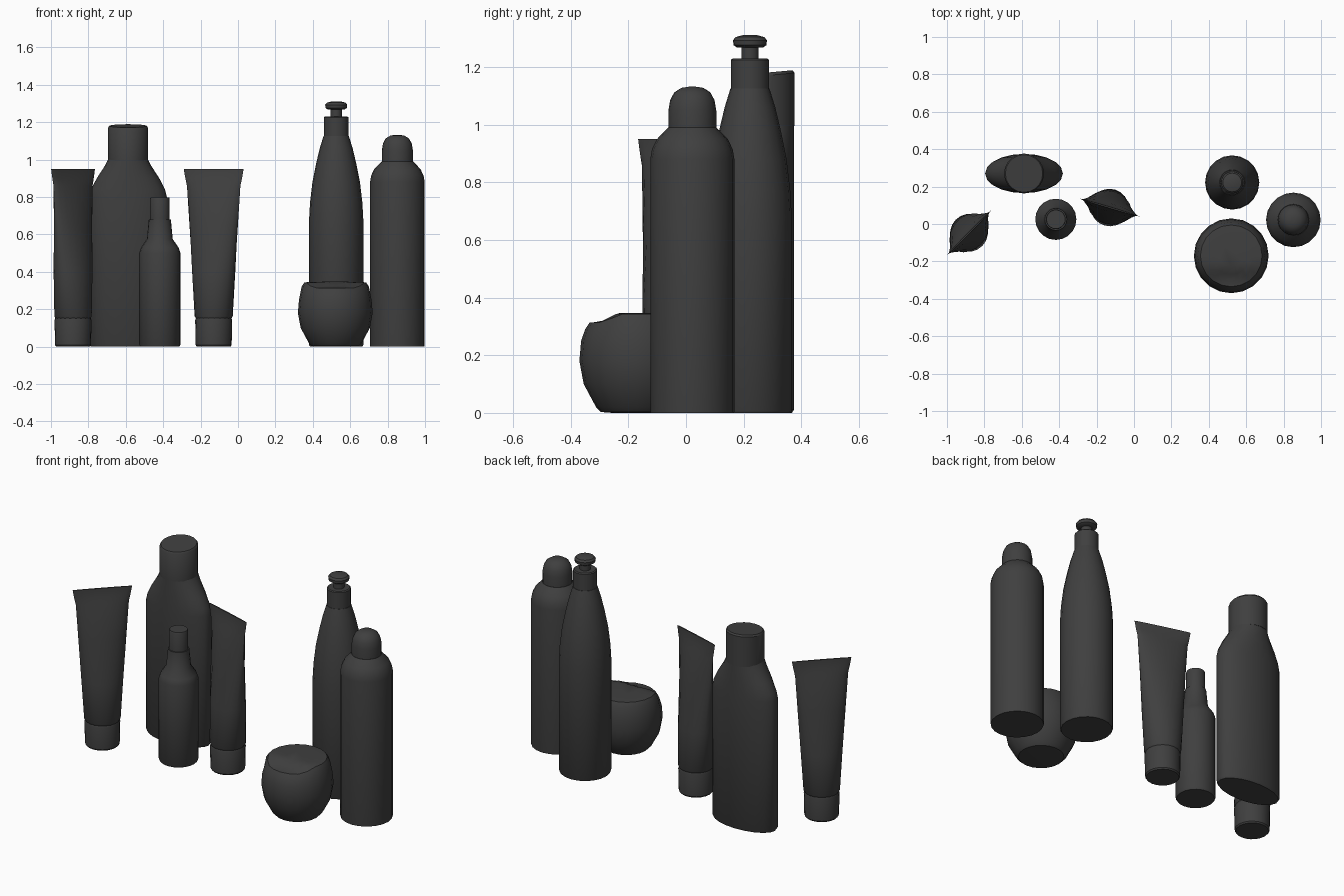
import bpy, bmesh, math

N = 20
mat = bpy.data.materials.new("charcoal")
mat.diffuse_color = (0.05, 0.05, 0.05, 1)


def loft(name, rings, loc, turn=0, shape=None):
    """Stack elliptical rings (half width, half depth, z) into a closed solid."""
    bm = bmesh.new()
    loops = []
    for w, d, z in rings:
        loop = []
        for i in range(N):
            a = 2 * math.pi * i / N
            x, y = w * math.cos(a), d * math.sin(a)
            loop.append(bm.verts.new((x, y, shape(x, y, z) if shape else z)))
        loops.append(loop)
    for lo, hi in zip(loops, loops[1:]):
        for i in range(N):
            j = (i + 1) % N
            bm.faces.new((lo[i], lo[j], hi[j], hi[i]))
    bm.faces.new(loops[0][::-1])
    bm.faces.new(loops[-1])
    me = bpy.data.meshes.new(name)
    bm.to_mesh(me)
    bm.free()
    me.shade_smooth()
    me.set_sharp_from_angle(angle=math.radians(35))
    me.materials.append(mat)
    ob = bpy.data.objects.new(name, me)
    ob.location = (loc[0], loc[1], 0)
    ob.rotation_euler.z = math.radians(turn)
    bpy.context.collection.objects.link(ob)
    return ob


def lathe(name, profile, loc, shape=None):
    return loft(name, [(r, r, z) for r, z in profile], loc, 0, shape)


# Squeeze tubes: round cap at the base, flat crimp at the top
for side, loc, turn in (("left", (-0.882, -0.047), 45.5), ("right", (-0.13, 0.088), -16.5)):
    lathe(f"tube_cap_{side}", [(0.09, 0), (0.096, 0.008), (0.099, 0.14), (0.094, 0.155)], loc)
    loft(f"tube_body_{side}", [(0.094, 0.094, 0.15), (0.102, 0.1, 0.162), (0.118, 0.088, 0.4),
                               (0.135, 0.055, 0.65), (0.149, 0.022, 0.86), (0.158, 0.008, 0.9),
                               (0.167, 0.004, 0.95)], loc, turn)

# Flat oval bottle
flat = (-0.588, 0.27)
loft("flat_bottle", [(0.2, 0.098, 0), (0.208, 0.105, 0.012), (0.208, 0.105, 0.8),
                     (0.198, 0.105, 0.84), (0.167, 0.105, 0.9), (0.125, 0.105, 0.965),
                     (0.107, 0.105, 1.0)], flat)
# Its round cap has a slanted top
lathe("flat_bottle_cap", [(0.107, 0.995), (0.107, 1.17), (0.1, 1.18)], flat,
      lambda x, y, z: z + (0.09 * y if z > 1.1 else 0))

# Small bottle with stepped neck
small = (-0.418, 0.025)
lathe("small_bottle", [(0.104, 0), (0.11, 0.01), (0.11, 0.5), (0.1, 0.53), (0.069, 0.575),
                       (0.059, 0.68)], small)
lathe("small_bottle_cap", [(0.053, 0.675), (0.053, 0.79), (0.05, 0.797)], small)

# Pump bottle
pump = (0.525, 0.222)
lathe("pump_bottle", [(0.14, 0), (0.145, 0.008), (0.145, 0.68), (0.14, 0.77), (0.127, 0.88),
                      (0.107, 0.98), (0.088, 1.06), (0.068, 1.125)], pump)
lathe("pump_collar", [(0.066, 1.12), (0.066, 1.225), (0.06, 1.23)], pump)
lathe("pump_stem", [(0.03, 1.225), (0.03, 1.275)], pump)
lathe("pump_head", [(0.045, 1.268), (0.057, 1.276), (0.059, 1.293), (0.05, 1.304),
                    (0.025, 1.311)], pump)

# Spray can with domed cap
spray = (0.852, 0.022)
lathe("spray_can", [(0.145, 0), (0.146, 0.006), (0.146, 0.88), (0.14, 0.915), (0.123, 0.95),
                    (0.084, 0.99)], spray)
lathe("spray_cap", [(0.083, 0.985), (0.083, 1.05), (0.077, 1.085), (0.063, 1.112),
                    (0.038, 1.128), (0.012, 1.132)], spray)


# Round jar, its top dipping at the front edge
def dip(x, y, z):
    if z < 0.3:
        return z
    return z - 0.03 * min(1, max(0, (-0.07 - y) / 0.045))


lathe("jar", [(0.085, 0), (0.125, 0.003), (0.142, 0.02), (0.185, 0.1), (0.2, 0.18),
              (0.194, 0.25), (0.18, 0.32), (0.165, 0.343), (0.13, 0.346), (0.1, 0.346),
              (0.06, 0.347)], (0.52, -0.17), dip)
